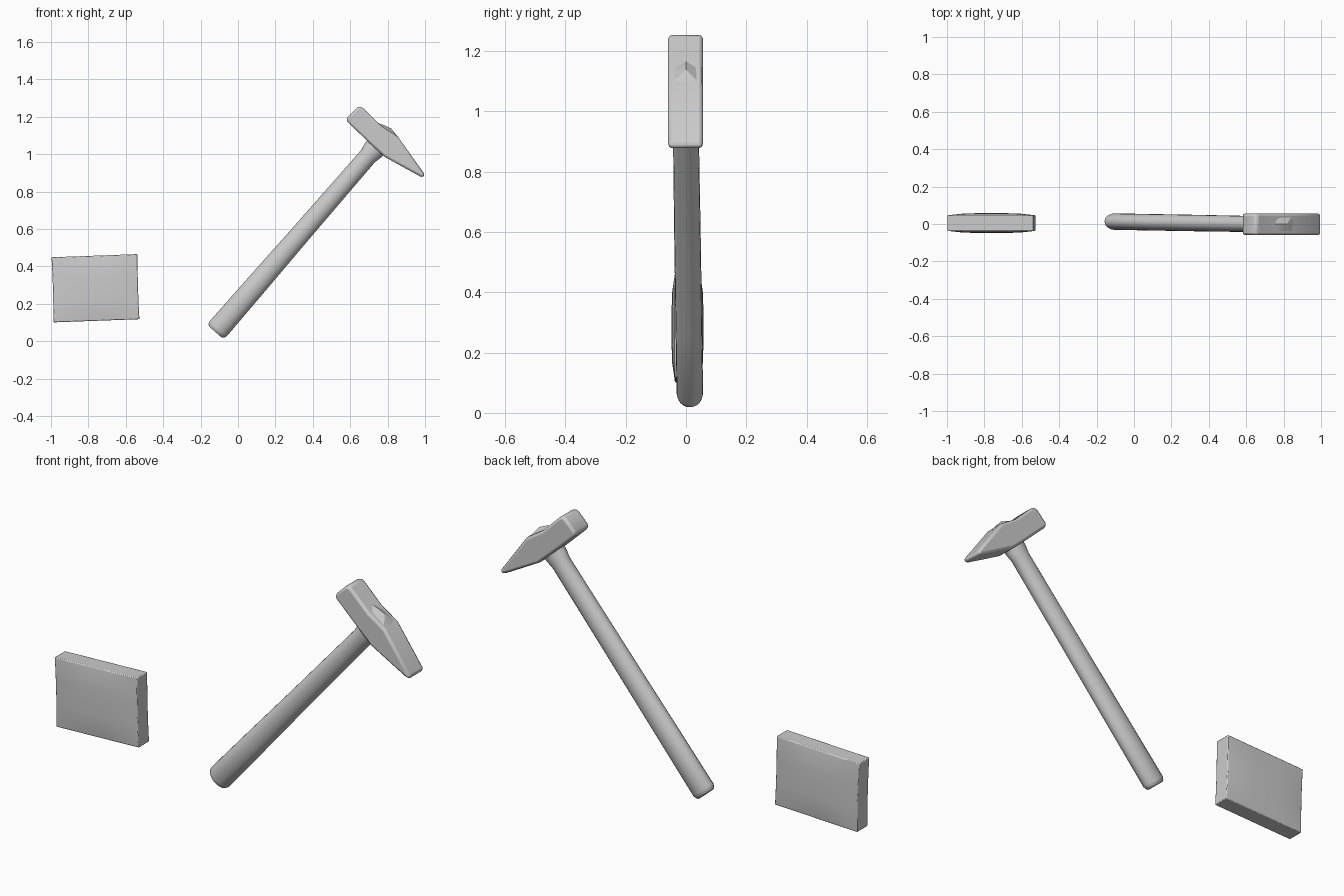
import bpy, bmesh, math
from mathutils import Vector

if "Cube" in bpy.data.objects:
    bpy.data.objects.remove(bpy.data.objects["Cube"])


def finish(name, bm, angle=30, bevel=0.0):
    bmesh.ops.recalc_face_normals(bm, faces=bm.faces)
    me = bpy.data.meshes.new(name)
    bm.to_mesh(me)
    bm.free()
    ob = bpy.data.objects.new(name, me)
    bpy.context.collection.objects.link(ob)
    if bevel:
        m = ob.modifiers.new("edge_round", 'BEVEL')
        m.width, m.segments = bevel, 2
        m.limit_method, m.angle_limit = 'ANGLE', math.radians(50)
    bpy.ops.object.select_all(action='DESELECT')
    bpy.context.view_layer.objects.active = ob
    ob.select_set(True)
    bpy.ops.object.shade_smooth_by_angle(angle=math.radians(angle))
    return ob


# Handle: oval rings lofted along the slanted axis
start, end = Vector((-0.121, 0.013, 0.049)), Vector((0.735, -0.002, 1.035))
axis = (end - start).normalized()
side = Vector((axis.z, 0, -axis.x)).normalized()
depth = Vector((0, 1, 0))
length = (end - start).length
# position along the axis, half width, half depth
stations = [(0.0, 0.046, 0.032), (0.006, 0.055, 0.040), (0.018, 0.061, 0.044),
            (0.25, 0.058, 0.044), (0.55, 0.053, 0.044), (0.85, 0.050, 0.043),
            (0.955, 0.049, 0.043), (0.985, 0.058, 0.046), (1.04, 0.060, 0.046)]
N = 20
bm = bmesh.new()
rings = []
for t, w, d in stations:
    c = start + axis * (t * length)
    rings.append([bm.verts.new(c + side * (w * math.cos(a)) + depth * (d * math.sin(a)))
                  for a in (2 * math.pi * i / N for i in range(N))])
for r0, r1 in zip(rings, rings[1:]):
    for i in range(N):
        j = (i + 1) % N
        bm.faces.new((r0[i], r0[j], r1[j], r1[i]))
bm.faces.new(rings[0])
bm.faces.new(rings[-1])
finish("handle", bm, 40)

# Hammer head: side profile extruded in depth, with softened edges
profile = [(0.579, 1.178), (0.585, 1.198), (0.634, 1.247), (0.655, 1.256),
           (0.676, 1.240), (0.765, 1.152), (0.855, 1.093), (0.995, 0.897),
           (0.996, 0.876), (0.973, 0.881), (0.783, 0.986), (0.700, 1.062)]
bm = bmesh.new()
face = bm.faces.new([bm.verts.new((x, -0.059, z)) for x, z in profile])
ext = bmesh.ops.extrude_face_region(bm, geom=[face])
bmesh.ops.translate(bm, vec=(0, 0.115, 0),
                    verts=[v for v in ext["geom"] if isinstance(v, bmesh.types.BMVert)])
finish("hammer_head", bm, 30, 0.012)

# Raised ridge where the handle tip comes through the head
bm = bmesh.new()
for p in [(0.735, 0, 1.172), (0.870, 0, 1.073), (0.785, 0, 1.153), (0.818, 0, 1.138),
          (0.770, -0.046, 1.143), (0.770, 0.042, 1.143),
          (0.845, -0.046, 1.096), (0.845, 0.042, 1.096)]:
    bm.verts.new(p)
bmesh.ops.convex_hull(bm, input=bm.verts)
finish("handle_tip", bm, 20)

# Block: slightly skewed slab with gently bulging broad faces
bm = bmesh.new()
bmesh.ops.create_cube(bm, size=2)
bmesh.ops.subdivide_edges(bm, edges=bm.edges[:], cuts=5, use_grid_fill=True)
for v in bm.verts:
    u, s, w = v.co
    bulge = (1 - u ** 4) * (1 - w ** 4)
    half = 0.042 + 0.011 * bulge
    pinch = 1 - 0.012 * (1 - w * w)
    v.co = (-0.762 + 0.230 * u * pinch + 0.005 * -w,
            0.005 + s * half,
            0.283 + 0.174 * w + 0.0085 * u)
finish("block", bm, 30, 0.004)
